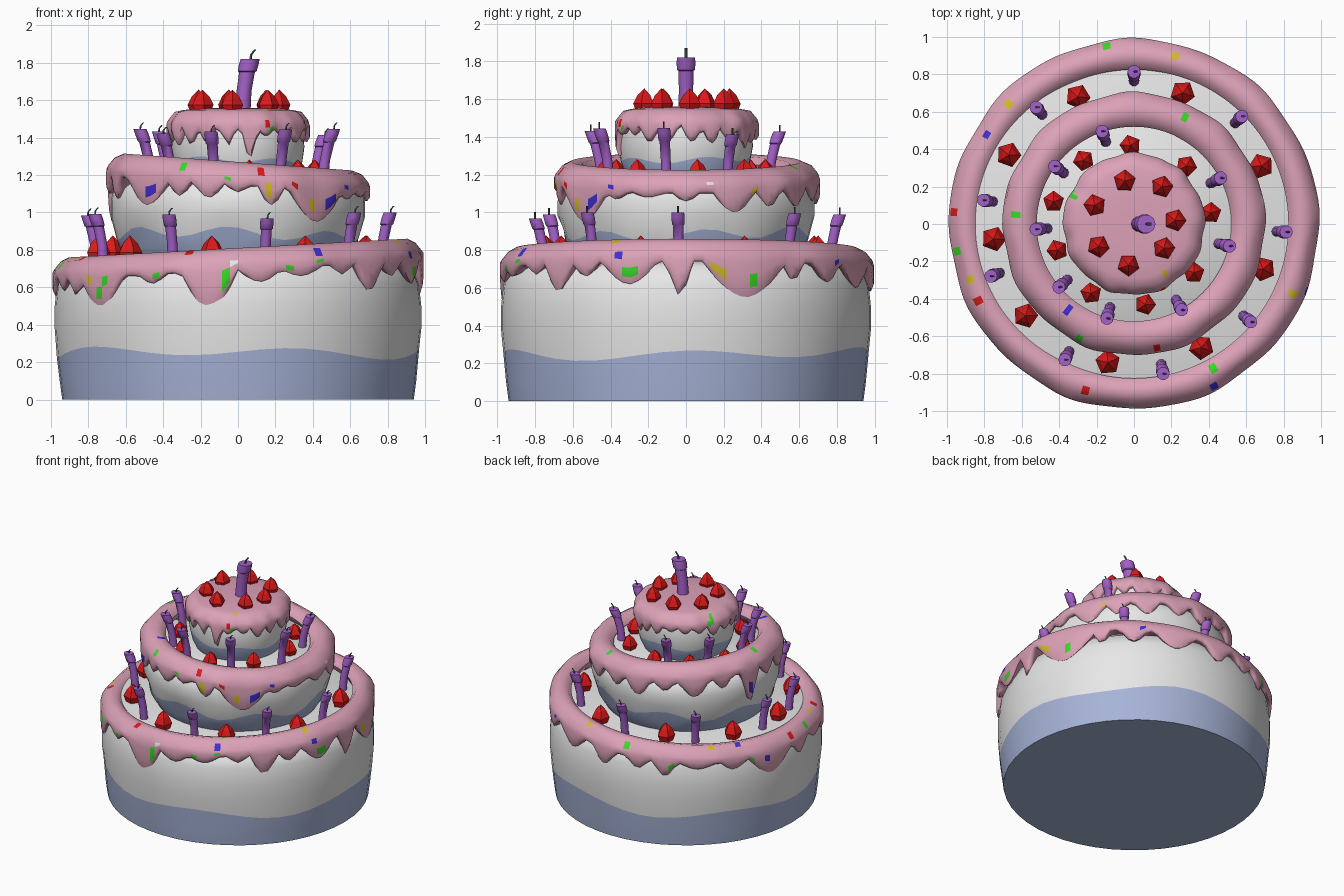
import bpy, bmesh, math, random
from mathutils import Vector

if "Cube" in bpy.data.objects:
    bpy.data.objects.remove(bpy.data.objects["Cube"])
random.seed(4)
sin, cos, rad = math.sin, math.cos, math.radians


def mat(name, r, g, b):
    m = bpy.data.materials.new(name)
    m.diffuse_color = (r, g, b, 1)
    m.use_nodes = True
    m.node_tree.nodes["Principled BSDF"].inputs["Base Color"].default_value = m.diffuse_color
    return m


WHITE = mat("white_frosting", .8, .8, .8)
BASE = mat("blue_grey_base", .39, .46, .69)
PINK = mat("pink_icing", .72, .36, .48)
RED = mat("red", .72, .01, .01)
PURPLE = mat("purple_wax", .37, .12, .58)
WICK = mat("wick_grey", .12, .14, .15)
GREEN = mat("green_sprinkle", .04, .7, .02)
BLUE = mat("blue_sprinkle", .05, .03, .65)
YELLOW = mat("yellow_sprinkle", .65, .5, .02)
SPRINKLES = [PINK, GREEN, BLUE, YELLOW, RED, WHITE]


def finish(name, bm, mats, smooth=None):
    bmesh.ops.remove_doubles(bm, verts=bm.verts, dist=1e-5)
    bmesh.ops.recalc_face_normals(bm, faces=bm.faces)
    me = bpy.data.meshes.new(name)
    bm.to_mesh(me)
    bm.free()
    for m in mats:
        me.materials.append(m)
    for p in me.polygons:
        p.use_smooth = smooth is not None
    if smooth:
        me.set_sharp_from_angle(angle=rad(smooth))
    ob = bpy.data.objects.new(name, me)
    bpy.context.collection.objects.link(ob)
    return ob


def lathe(name, n, profile, mats, pick, closed=False, smooth=50):
    """Revolve profile(angle) -> [(r, z)...]; pick(segment, row) gives the material."""
    bm = bmesh.new()
    rings = []
    for i in range(n):
        a = 2 * math.pi * i / n
        rings.append([bm.verts.new((r * cos(a), r * sin(a), z)) for r, z in profile(a)])
    k = len(rings[0])
    for i in range(n):
        A, B = rings[i], rings[(i + 1) % n]
        for j in range(k if closed else k - 1):
            f = bm.faces.new((A[j], B[j], B[(j + 1) % k], A[(j + 1) % k]))
            f.material_index = pick(i, j)
    return finish(name, bm, mats, smooth)


# ---- cake tiers: row below the wave is blue-grey, the rest white
def tier(name, low, wave, high):
    def profile(a):
        r, z, amp, k, ph = wave
        w = z + amp * sin(k * a + ph) + .5 * amp * sin(2 * a - .6)
        return [(0, low[0][1])] + low + [(r, w)] + high
    lathe(name, 48, profile, [WHITE, BASE], lambda i, j: 1 if j <= len(low) else 0)


tier("bottom_tier", [(.94, 0), (.953, .1)], (.968, .25, .025, 5, 1.5),
     [(.98, .38), (.98, .5), (.967, .62), (.93, .71), (.85, .74), (0, .74)])
tier("middle_tier", [(.58, .73), (.635, .82)], (.65, .885, .03, 7, .5),
     [(.68, .98), (.68, 1.06), (.665, 1.13), (.62, 1.17), (0, 1.17)])
tier("top_tier", [(.3, 1.16), (.33, 1.22)], (.345, 1.28, .014, 5, 0),
     [(.355, 1.35), (.35, 1.42), (.33, 1.5), (0, 1.53)])


# ---- dripping icing
def drip_edge(a, base, drips):
    low = base
    for ang, w, zmin in drips:
        d = abs((math.degrees(a) - ang + 180) % 360 - 180) / w
        if d < 1:
            low = min(low, base - (base - zmin) * (1 - d ** 1.7))
    return low


def icing(name, n, ri, ro, crest, base, tilt, wall, drips, spots):
    def profile(a):
        x = cos(a)
        c, b = crest + tilt * x, base + tilt * x
        low = drip_edge(a, b, drips)
        o = ro + .005 * sin(9 * a) + .003 * sin(16 * a + 1)
        if ri:
            p = [(ri + .02, c - .1), (ri, c - .05), (ri + .03, c - .012), ((ri + ro) / 2, c)]
        else:
            p = [(0, c), (.12, c), (.22, c - .004), (.29, c - .012)]
        p += [(o - .04, c - .022), (o - .005, c - .065)]
        z0 = c - .065
        p += [(o + .004, z0 + (low - z0) * t) for t in (.25, .5, .8)]
        return p + [(o - .01, low), (wall - .015, low + .008)]
    table = {(round((a % 360) / 360 * n) % n, row): m for a, row, m in spots}
    lathe(name, n, profile, SPRINKLES, lambda i, j: table.get((i, j), 0), bool(ri), 60)


# sprinkle codes: 1 green, 2 blue, 3 yellow, 4 red, 5 white
icing("bottom_icing", 144, .825, .985, .81, .69, .05, .967,
      [(-139, 10, .49), (-118, 5, .62), (-99, 9, .48), (-83, 7, .63), (-70, 7, .66),
       (-55, 4, .67), (-44, 6, .58), (-33, 5, .66), (-18, 9, .62), (-2, 4, .56),
       (19, 14, .55), (36, 4, .64), (50, 6, .63), (68, 9, .6), (88, 6, .58), (104, 5, .6),
       (116, 5, .56), (130, 7, .62), (146, 6, .59), (164, 11, .5), (182, 5, .55),
       (197, 6, .58), (208, 4, .56)],
      [(-139, 7, 1), (-138, 6, 1), (-146, 6, 3), (-117, 7, 1), (-94, 7, 1), (-95, 6, 1),
       (-74, 7, 1), (-65, 6, 1), (-66, 4, 2), (-92, 5, 5), (-17, 7, 1), (-20, 7, 1),
       (-22, 5, 2), (7, 7, 3), (10, 7, 3), (20, 7, 1), (53, 6, 2), (97, 4, 1), (136, 3, 3),
       (147, 3, 2), (174, 4, 4), (187, 4, 1), (197, 3, 3), (206, 3, 4), (75, 3, 3),
       (-25, 3, 3), (-63, 2, 1), (-107, 3, 4), (160, 6, 2), (152, 7, 1), (118, 7, 1)])
icing("middle_icing", 120, .52, .698, 1.27, 1.145, -.045, .675,
      [(-135, 13, 1.04), (-117, 6, 1.09), (-103, 7, 1.08), (-90, 5, 1.11), (-75, 6, 1.04),
       (-52, 15, .95), (-32, 6, 1.07), (-17, 7, 1.08), (0, 6, 1.06), (22, 10, 1.0),
       (40, 6, 1.03), (58, 8, 1.03), (78, 7, 1.06), (95, 8, 1.04), (112, 6, 1.1),
       (130, 9, 1.06), (148, 6, 1.1), (167, 6, .94), (183, 7, 1.1), (200, 7, 1.07)],
      [(-136, 7, 2), (-133, 7, 2), (-95, 6, 1), (-78, 7, 3), (-78, 6, 3), (-65, 6, 4),
       (-48, 7, 2), (-45, 7, 2), (-57, 7, 3), (-35, 6, 2), (10, 5, 5), (30, 7, 3),
       (166, 7, 2), (63, 3, 1), (175, 3, 1), (-130, 2, 2), (-82, 4, 4), (-118, 4, 1)])
icing("top_icing", 96, 0, .375, 1.56, 1.46, 0, .35,
      [(a, 9, random.uniform(1.36, 1.42)) for a in range(5, 360, 17)]
      + [(-80, 7, 1.29), (-98, 6, 1.36), (-150, 8, 1.36), (60, 7, 1.34)],
      [(-68, 5, 4), (-67, 6, 4), (150, 5, 1), (153, 5, 1), (152, 4, 1), (150, 6, 1),
       (-60, 3, 3), (-62, 7, 1)])


# ---- candles: bent wax tube with a wider collar and a thin wick
def tube(bm, pts, radii, sides, m):
    rings = []
    for p, r in zip(pts, radii):
        rings.append([bm.verts.new(p + Vector((r * cos(2 * math.pi * s / sides),
                                               r * sin(2 * math.pi * s / sides), 0)))
                      for s in range(sides)])
    faces = [bm.faces.new(rings[0][::-1]), bm.faces.new(rings[-1])]
    for A, B in zip(rings, rings[1:]):
        faces += [bm.faces.new((A[s], A[(s + 1) % sides], B[(s + 1) % sides], B[s]))
                  for s in range(sides)]
    for f in faces:
        f.material_index = m


def candle(name, base, top, r):
    b, t = Vector(base), Vector(top)
    bm = bmesh.new()
    lean = Vector((t.x - b.x, t.y - b.y, 0))
    at = lambda k: b + (t - b) * k - lean * .9 * k * (1 - k)
    ks = [0, .4, .75, .77, .9, 1]
    tube(bm, [at(k) for k in ks], [r, r * .95, r, r * 1.2, r * 1.25, r * 1.2], 10, 0)
    w = r * 1.2
    tube(bm, [t - Vector((0, 0, .01)), t + Vector((.1 * w, 0, .5 * w)), t + Vector((.5 * w, 0, w))],
         [r * .17] * 3, 5, 1)
    finish(name, bm, [PURPLE, WICK], 40)


def candle_ring(tag, angles, rb, rt, z0, z1):
    for i, a in enumerate(angles):
        c, s = cos(rad(a)), sin(rad(a))
        candle(f"{tag}_candle_{i}", (rb * c, rb * s, z0),
               (rt * c, rt * s, z1 + random.uniform(-.02, .02)), .029)


candle_ring("lower", [90, 45, -3, -40, -79, -117, 200, 171, 130], .765, .815, .73, .985)
candle_ring("middle", [109, 28, -13, -61, -106, 220, 183, 144], .465, .525, 1.16, 1.43)
candle("top_candle", (.025, 0, 1.54), (.065, 0, 1.82), .042)


# ---- strawberries: faceted five-sided berries
def berries(tag, spots, z, s):
    for i, (x, y) in enumerate(spots):
        turn = random.uniform(0, 6)
        ob = lathe(f"{tag}_strawberry_{i}", 5,
                   lambda a: [(0, -.01), (.7 * s, -.01), (s, .6 * s), (.62 * s, 1.35 * s), (0, 1.95 * s)],
                   [RED], lambda i, j: 0, smooth=None)
        ob.location = (x, y, z)
        ob.rotation_euler.z = turn


berries("top", [(-.05, .23), (.15, .2), (-.21, .1), (.22, .02), (-.19, -.12), (.16, -.13),
                (-.03, -.22)], 1.54, .06)
berries("middle", [(-.02, .42), (.28, .31), (.41, .06), (.32, -.26), (.06, -.43), (-.23, -.37),
                   (-.41, -.14), (-.43, .12), (-.27, .34)], 1.17, .058)
berries("lower", [(.26, .7), (-.3, .68), (-.67, .37), (-.75, -.08), (-.58, -.49), (-.14, -.74),
                  (.36, -.66), (.69, -.24), (.68, .31)], .745, .068)
